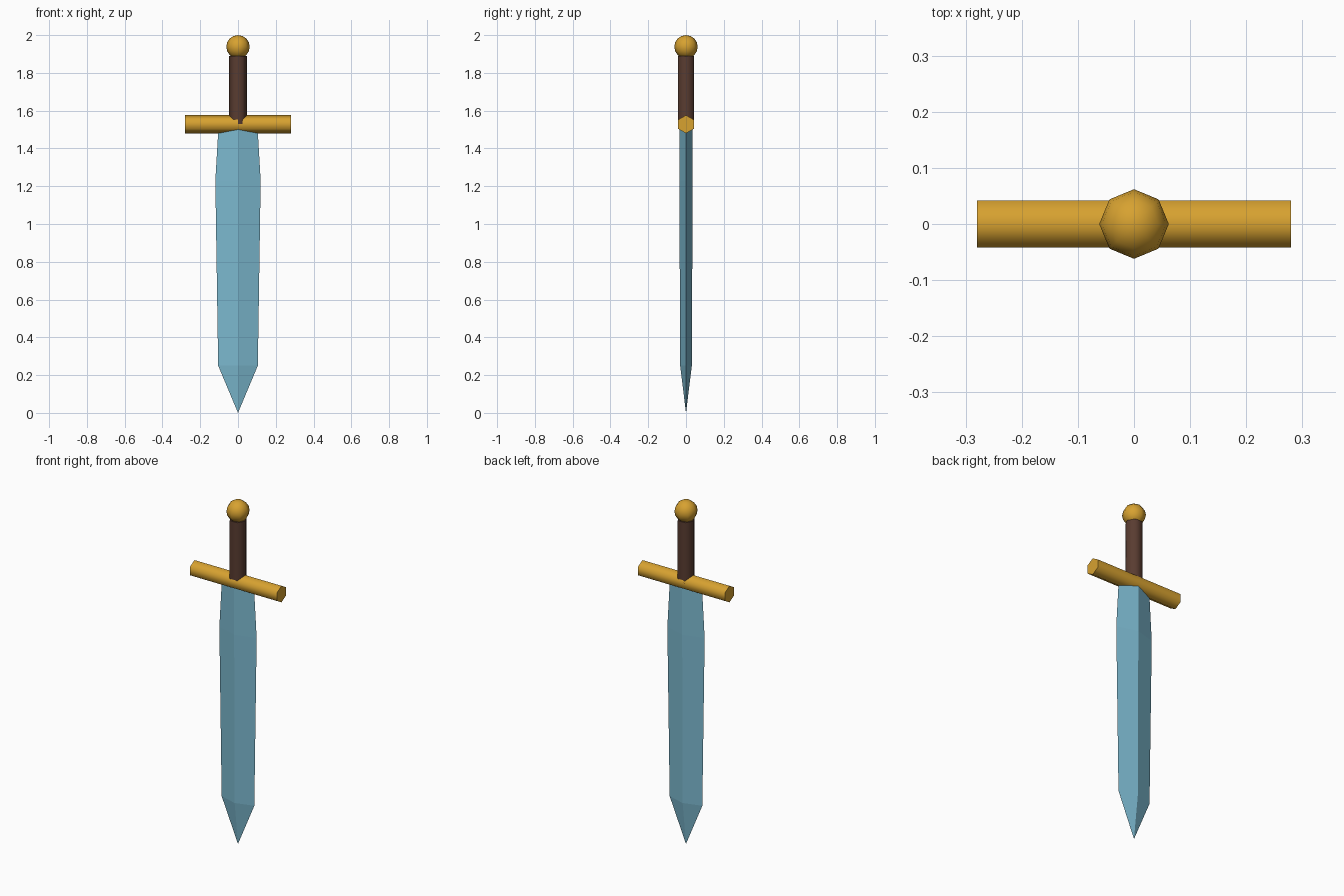
import bpy
import bmesh
import math

if "Cube" in bpy.data.objects:
    bpy.data.objects.remove(bpy.data.objects["Cube"])


def make_material(name, rgb):
    mat = bpy.data.materials.new(name)
    mat.use_nodes = True
    mat.diffuse_color = (*rgb, 1)
    mat.node_tree.nodes["Principled BSDF"].inputs["Base Color"].default_value = (*rgb, 1)
    return mat


gold = make_material("gold", (0.68, 0.36, 0.03))
brown = make_material("brown leather", (0.10, 0.045, 0.03))
steel = make_material("blue steel", (0.20, 0.48, 0.62))


def finish(name, mat, smooth=True):
    obj = bpy.context.object
    obj.name = obj.data.name = name
    obj.data.materials.append(mat)
    bpy.ops.object.transform_apply(location=False, rotation=True, scale=True)
    if smooth:
        bpy.ops.object.shade_smooth_by_angle(angle=math.radians(70))
    return obj


def hex_bar(name, mat, length, height, rotation):
    bpy.ops.mesh.primitive_cylinder_add(vertices=6, radius=0.048, depth=length,
                                        location=(0, 0, height), rotation=rotation)
    return finish(name, mat)


# Guard: hexagonal bar along x with a ridge on top
quarter = math.pi / 2
hex_bar("guard", gold, 0.56, 1.528, (quarter, 0, quarter))

# Grip: upright hexagonal bar with ridges at the sides
hex_bar("grip", brown, 0.36, 1.71, (0, 0, quarter))

# Pommel: low-poly ball
bpy.ops.mesh.primitive_uv_sphere_add(segments=8, ring_count=8, radius=0.062,
                                     location=(0, 0, 1.938))
finish("pommel", gold)

# Blade: diamond sections (height, half width, half thickness) down to a point
sections = [(1.52, 0.103, 0.035), (1.23, 0.12, 0.035), (0.25, 0.105, 0.031)]
bm = bmesh.new()
rings = [[bm.verts.new(p) for p in ((w, 0, z), (0, t, z), (-w, 0, z), (0, -t, z))]
         for z, w, t in sections]
tip = bm.verts.new((0, 0, 0))
bm.faces.new(rings[0])
for i in range(4):
    j = (i + 1) % 4
    for upper, lower in zip(rings, rings[1:]):
        bm.faces.new((upper[i], lower[i], lower[j], upper[j]))
    bm.faces.new((rings[-1][i], tip, rings[-1][j]))
bmesh.ops.recalc_face_normals(bm, faces=bm.faces)
mesh = bpy.data.meshes.new("blade")
bm.to_mesh(mesh)
bm.free()
blade = bpy.data.objects.new("blade", mesh)
bpy.context.collection.objects.link(blade)
mesh.materials.append(steel)
